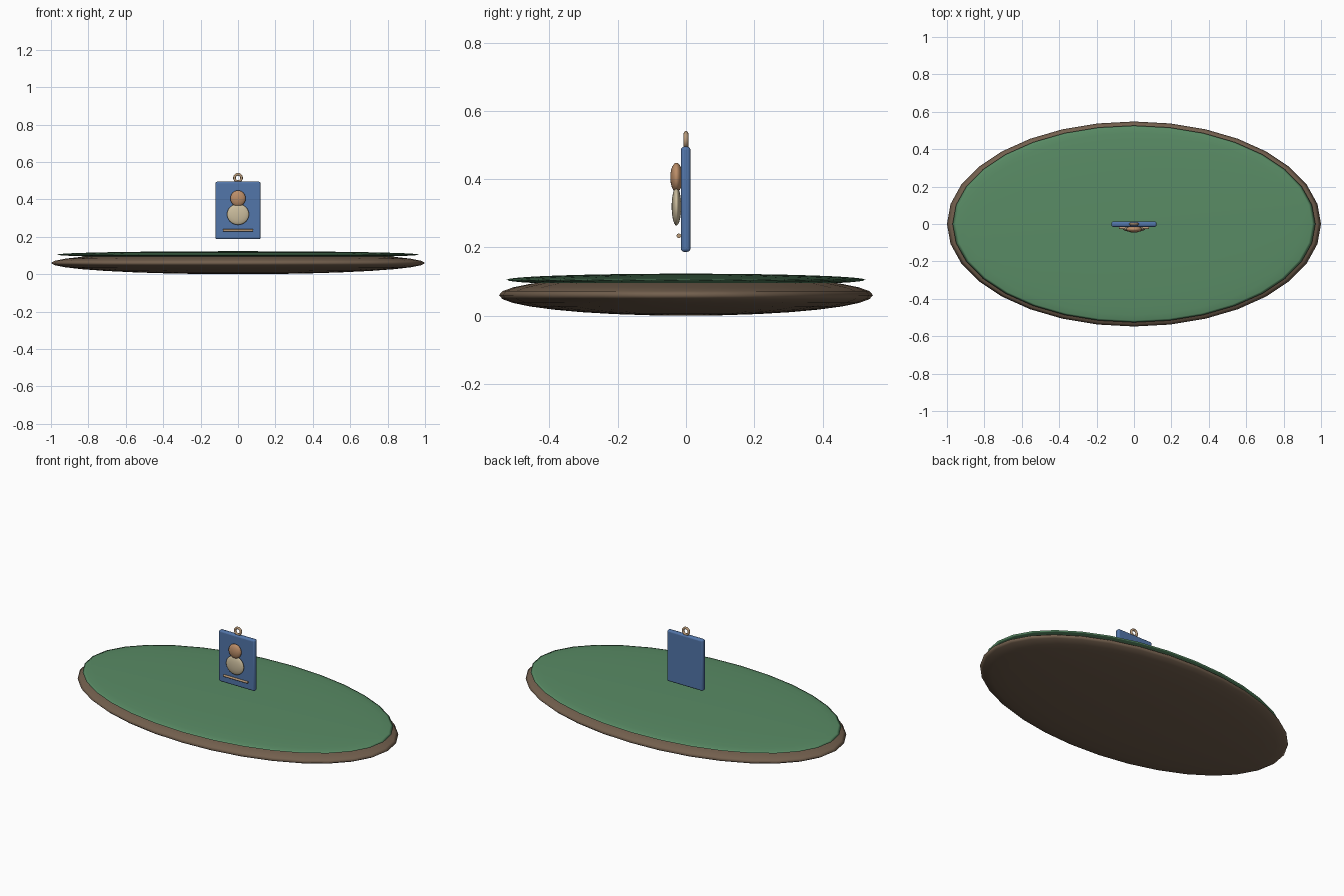
import bpy
import math

cube = bpy.data.objects.get("Cube")
if cube:
    bpy.data.objects.remove(cube, do_unlink=True)


def material(name, r, g, b):
    m = bpy.data.materials.new(name)
    m.use_nodes = True
    m.diffuse_color = (r, g, b, 1)
    bsdf = next(n for n in m.node_tree.nodes if n.type == 'BSDF_PRINCIPLED')
    bsdf.inputs["Base Color"].default_value = (r, g, b, 1)
    bsdf.inputs["Roughness"].default_value = 0.8
    return m


earth = material("earth brown", 0.17, 0.115, 0.075)
grass = material("grass green", 0.10, 0.26, 0.13)
blue = material("plate blue", 0.085, 0.18, 0.40)
cream = material("cream", 0.60, 0.51, 0.34)
tan = material("warm tan", 0.50, 0.27, 0.14)
bronze = material("pale bronze", 0.48, 0.32, 0.19)


def finish(name, mat, scale=None):
    """Name, colour, scale and smooth the active object."""
    ob = bpy.context.object
    ob.name = ob.data.name = name
    ob.data.materials.append(mat)
    if scale:
        ob.scale = scale
        bpy.ops.object.transform_apply(location=False, rotation=False, scale=True)
    bpy.ops.object.shade_smooth()
    return ob


def ellipsoid(name, mat, loc, radii):
    bpy.ops.mesh.primitive_uv_sphere_add(segments=32, ring_count=16, radius=1, location=loc)
    return finish(name, mat, radii)


# Flattened island: soil below, turf on top
ellipsoid("soil_base", earth, (0, 0, 0.06), (1.0, 0.548, 0.06))
ellipsoid("grass_top", grass, (0, 0, 0.105), (0.97, 0.526, 0.018))

# Hanging plate with softened edges
bpy.ops.mesh.primitive_cube_add(size=1, location=(0, -0.001, 0.341))
plate = finish("plate", blue, (0.24, 0.028, 0.308))
bevel = plate.modifiers.new("soft edges", 'BEVEL')
bevel.width = 0.009
bevel.segments = 3
bpy.ops.object.shade_smooth_by_angle(angle=math.radians(35))

# Relief figure on the front
ellipsoid("figure_body", cream, (0, -0.028, 0.32), (0.059, 0.014, 0.056))
ellipsoid("figure_head", tan, (0, -0.028, 0.405), (0.041, 0.018, 0.043))

# Small rod under the figure
bpy.ops.mesh.primitive_cylinder_add(vertices=16, radius=0.0065, depth=0.16,
                                    location=(0, -0.021, 0.234),
                                    rotation=(0, math.pi / 2, 0))
finish("rod", bronze)
bpy.ops.object.shade_smooth_by_angle(angle=math.radians(35))

# Hanging ring on top
bpy.ops.mesh.primitive_torus_add(major_radius=0.019, minor_radius=0.007,
                                 major_segments=32, minor_segments=12,
                                 location=(0, 0, 0.515),
                                 rotation=(math.pi / 2, 0, 0))
finish("hanging_ring", bronze)
